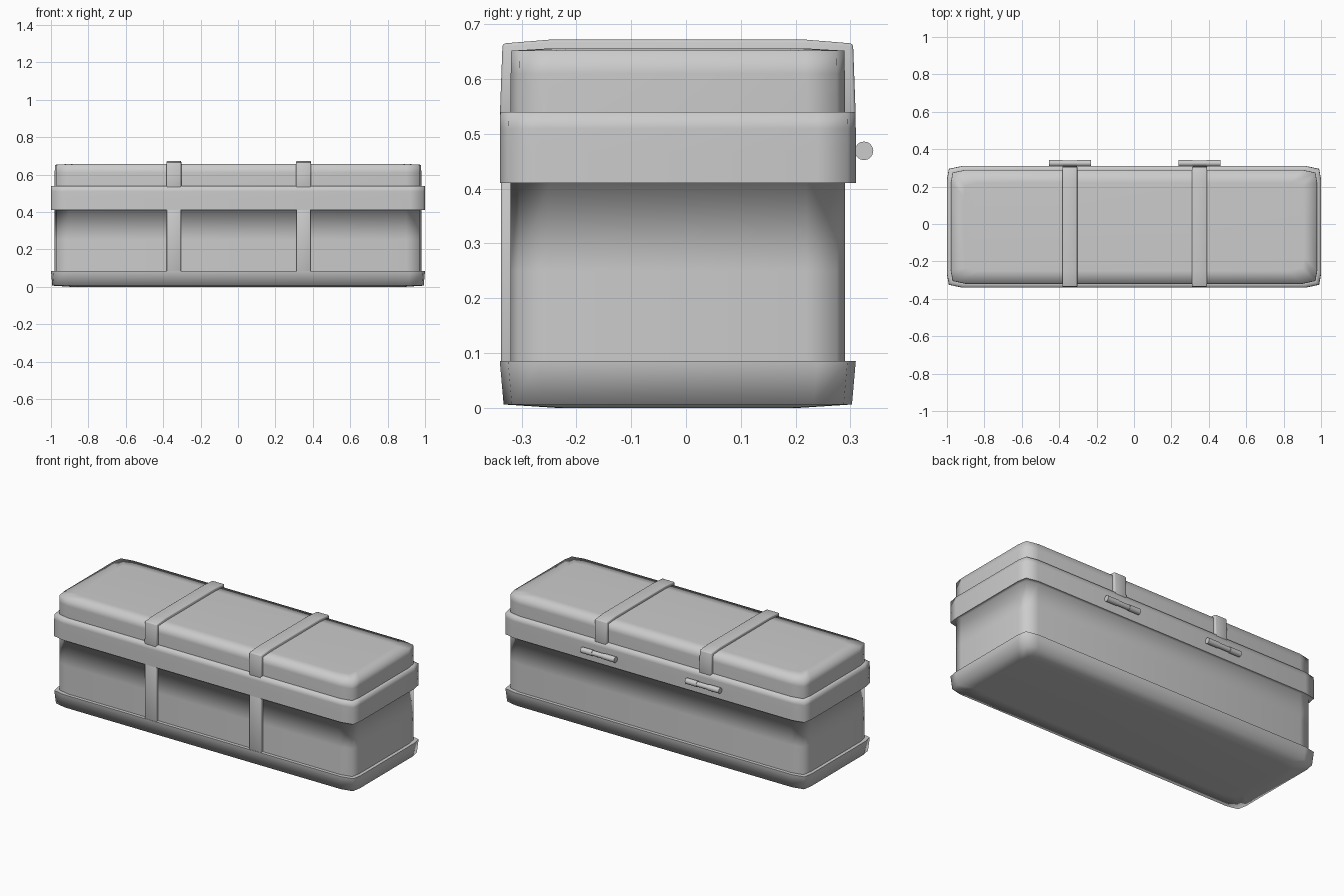
import bpy, bmesh, math
from mathutils import Matrix

if "Cube" in bpy.data.objects:
    bpy.data.objects.remove(bpy.data.objects["Cube"])

HX, HY, CY = 1.0, 0.325, -0.015   # outer half sizes and depth offset
STRAPS = (-0.343, 0.35)


def finish(name, bm):
    bmesh.ops.recalc_face_normals(bm, faces=bm.faces)
    for f in bm.faces:
        f.smooth = True
    me = bpy.data.meshes.new(name)
    bm.to_mesh(me)
    bm.free()
    ob = bpy.data.objects.new(name, me)
    bpy.context.collection.objects.link(ob)
    return ob


def outline(inset):
    # rectangle with softly nipped corners
    x, y = HX - inset, HY - inset
    corner = [(x, y - 0.07), (x - 0.01, y - 0.015), (x - 0.08, y)]
    pts = []
    for sx, sy in ((1, 1), (-1, 1), (-1, -1), (1, -1)):
        c = [(sx * a, sy * b + CY) for a, b in corner]
        pts += c if sx * sy > 0 else c[::-1]
    return pts


def loft(name, profile, sharp):
    # profile: (z, inset) rings, closed at both ends
    bm = bmesh.new()
    rings = [[bm.verts.new((x, y, z)) for x, y in outline(i)] for z, i in profile]
    n = len(rings[0])
    for a, b in zip(rings, rings[1:]):
        for k in range(n):
            bm.faces.new((a[k], a[(k + 1) % n], b[(k + 1) % n], b[k]))
    bm.faces.new(rings[0][::-1])
    bm.faces.new(rings[-1])
    for r in sharp:
        for k in range(n):
            e = bm.edges.get((rings[r][k], rings[r][(k + 1) % n]))
            e.smooth = False
    return finish(name, bm)


def strap(name, cx, pts, width=0.08):
    # side profile in (y, z) extruded across x
    bm = bmesh.new()
    f = bm.faces.new([bm.verts.new((cx - width / 2, y, z)) for y, z in pts])
    ext = bmesh.ops.extrude_face_region(bm, geom=[f])
    vs = [v for v in ext["geom"] if isinstance(v, bmesh.types.BMVert)]
    bmesh.ops.translate(bm, vec=(width, 0, 0), verts=vs)
    ob = finish(name, bm)
    bev = ob.modifiers.new("soft_edges", "BEVEL")
    bev.width, bev.segments, bev.limit_method = 0.005, 2, "ANGLE"
    bev.angle_limit = math.radians(40)
    return ob


# chest body: foot band, wall and upper rim
loft("chest_base", [(0.0, 0.1), (0.006, 0.007), (0.085, 0.0), (0.085, 0.02),
                    (0.25, 0.02), (0.41, 0.02), (0.41, 0.0), (0.467, 0.0), (0.467, 0.03)],
     (2, 3, 6, 7, 8))

# lid: rim and raised top
loft("chest_lid", [(0.467, 0.03), (0.467, 0.0), (0.51, 0.0), (0.54, 0.001), (0.54, 0.02),
                   (0.61, 0.02), (0.652, 0.021), (0.656, 0.09)],
     (0, 1, 4))

# straps over the lid and down the front
for i, x in enumerate(STRAPS):
    strap(f"lid_strap_{i}", x, [(-0.34, 0.53), (-0.335, 0.665), (-0.25, 0.672),
                                (0.22, 0.672), (0.305, 0.665), (0.31, 0.53)])
    strap(f"front_strap_{i}", x, [(-0.338, 0.08), (-0.338, 0.415),
                                  (-0.3, 0.415), (-0.3, 0.08)], 0.077)

# hinges at the back, three knuckles each
for i, x in enumerate(STRAPS):
    bm = bmesh.new()
    for dx, r, length in ((-0.075, 0.017, 0.074), (0, 0.0145, 0.08), (0.075, 0.017, 0.074)):
        m = Matrix.Translation((x + dx, 0.325, 0.469)) @ Matrix.Rotation(math.pi / 2, 4, "Y")
        bmesh.ops.create_cone(bm, cap_ends=True, segments=16, radius1=r, radius2=r,
                              depth=length, matrix=m)
    for e in bm.edges:
        if any(len(f.verts) > 4 for f in e.link_faces):
            e.smooth = False
    finish(f"hinge_{i}", bm)
